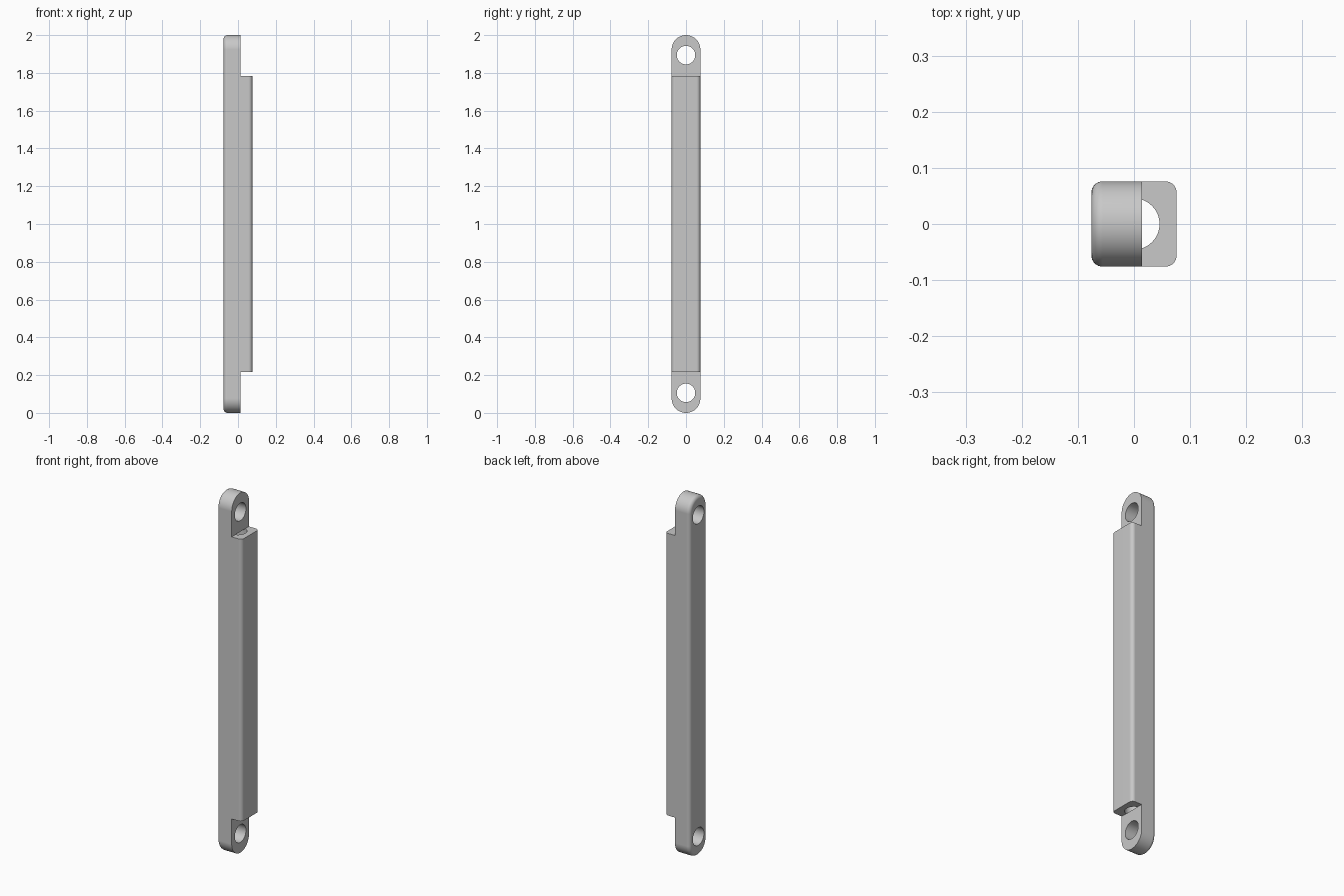
import bpy, bmesh, math
from mathutils import Matrix, Vector

cube = bpy.data.objects.get("Cube")
if cube:
    bpy.data.objects.remove(cube, do_unlink=True)

HALF = 0.076      # half width and half depth
HEIGHT = 2.0
ROUND = 0.02      # edge rounding
STEP_X = 0.0145   # front face of the end tabs
STEP_Z = 0.216    # height of the end tabs
HOLE_Z = 0.106
HOLE_R = 0.049
BORE_R = 0.0455

grey = bpy.data.materials.new("light grey")
grey.use_nodes = True
grey.diffuse_color = (0.58, 0.58, 0.58, 1)
grey.node_tree.nodes["Principled BSDF"].inputs["Base Color"].default_value = (0.58, 0.58, 0.58, 1)


def finish(bm, name):
    bmesh.ops.recalc_face_normals(bm, faces=bm.faces)
    mesh = bpy.data.meshes.new(name)
    bm.to_mesh(mesh)
    bm.free()
    mesh.materials.append(grey)
    obj = bpy.data.objects.new(name, mesh)
    bpy.context.collection.objects.link(obj)
    return obj


def cylinder(name, centre, radius, length, along_x):
    bm = bmesh.new()
    turn = Matrix.Rotation(math.pi / 2, 4, 'Y') if along_x else Matrix()
    bmesh.ops.create_cone(bm, cap_ends=True, segments=64, radius1=radius, radius2=radius,
                          depth=length, matrix=Matrix.Translation(centre) @ turn)
    return finish(bm, name)


def box(name, low, high):
    bm = bmesh.new()
    low, high = Vector(low), Vector(high)
    bmesh.ops.create_cube(bm, size=1, matrix=Matrix.Translation((low + high) / 2)
                          @ Matrix.Diagonal((*(high - low), 1)))
    return finish(bm, name)


# Bar: round-ended outline, extruded through x, with both rims rounded over
bm = bmesh.new()
outline = []
for centre_z, start in ((HEIGHT - HALF, 0), (HALF, math.pi)):
    for i in range(33):
        a = start + math.pi * i / 32
        outline.append(bm.verts.new((-HALF, HALF * math.cos(a), centre_z + HALF * math.sin(a))))
cap = bm.faces.new(outline)
front = bmesh.ops.extrude_face_region(bm, geom=[cap])["geom"]
bmesh.ops.translate(bm, vec=(2 * HALF, 0, 0), verts=[v for v in front if isinstance(v, bmesh.types.BMVert)])
rims = [e for e in bm.edges if abs(e.verts[0].co.x - e.verts[1].co.x) < HALF]
bmesh.ops.bevel(bm, geom=rims, offset=ROUND, segments=8, profile=0.5, affect='EDGES')
bar = finish(bm, "bar")

# Cutters: central bore, end notches and cross holes
cutters = [cylinder("bore_cutter", (0, 0, HEIGHT / 2), BORE_R, HEIGHT - 2 * STEP_Z + 0.0002, False)]
for side, low, high, hole in (("bottom", -0.1, STEP_Z, HOLE_Z),
                              ("top", HEIGHT - STEP_Z, HEIGHT + 0.1, HEIGHT - HOLE_Z)):
    cutters.append(box(side + "_notch_cutter", (STEP_X, -0.2, low), (0.2, 0.2, high)))
    cutters.append(cylinder(side + "_hole_cutter", (0, 0, hole), HOLE_R, 0.4, True))

bpy.ops.object.select_all(action='DESELECT')
bar.select_set(True)
bpy.context.view_layer.objects.active = bar
for cutter in cutters:
    cutter.hide_render = True
    mod = bar.modifiers.new(cutter.name, 'BOOLEAN')
    mod.operation = 'DIFFERENCE'
    mod.solver = 'EXACT'
    mod.object = cutter
    bpy.ops.object.modifier_apply(modifier=mod.name)
for cutter in cutters:
    bpy.data.objects.remove(cutter, do_unlink=True)

# Smooth rounded edges, flat faces
bpy.ops.object.shade_smooth_by_angle(angle=math.radians(30))
normals = bar.modifiers.new("flat_faces", 'WEIGHTED_NORMAL')
normals.keep_sharp = True
